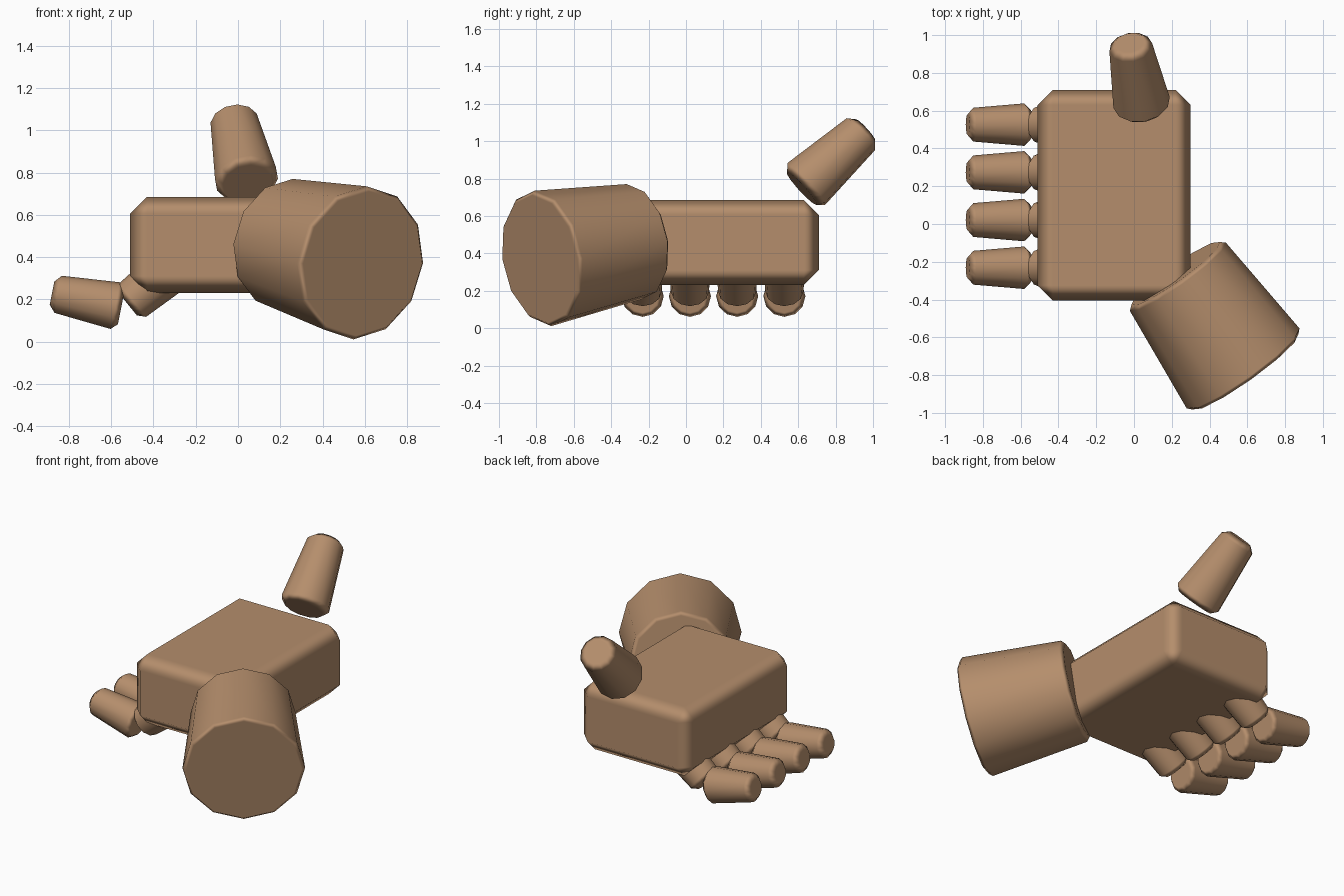
import bpy, bmesh
from mathutils import Vector, Matrix

if "Cube" in bpy.data.objects:
    bpy.data.objects.remove(bpy.data.objects["Cube"])

skin = bpy.data.materials.new("skin")
skin.diffuse_color = (0.46, 0.27, 0.15, 1)
skin.use_nodes = True
skin.node_tree.nodes["Principled BSDF"].inputs["Base Color"].default_value = skin.diffuse_color


def finish(name, bm, width):
    """Turn a bmesh into a smooth-shaded object with single-step bevelled edges."""
    mesh = bpy.data.meshes.new(name)
    bm.to_mesh(mesh)
    bm.free()
    mesh.shade_smooth()
    mesh.materials.append(skin)
    obj = bpy.data.objects.new(name, mesh)
    bpy.context.collection.objects.link(obj)
    bevel = obj.modifiers.new("bevel", 'BEVEL')
    bevel.width = width
    bevel.segments = 1
    bevel.limit_method = 'ANGLE'
    bevel.angle_limit = 0.8
    bevel.harden_normals = True
    return obj


def tapered(name, start, end, r_start, r_end, width, sides=12):
    """Tapered round segment running from start to end."""
    a, b = Vector(start), Vector(end)
    axis = b - a
    bm = bmesh.new()
    bmesh.ops.create_cone(bm, cap_ends=True, segments=sides, radius1=r_start,
                          radius2=r_end, depth=axis.length)
    turn = axis.to_track_quat('Z', 'Y').to_matrix().to_4x4()
    bm.transform(Matrix.Translation((a + b) / 2) @ turn)
    return finish(name, bm, width)


# palm block
bm = bmesh.new()
bmesh.ops.create_cube(bm, size=1)
bm.transform(Matrix.Translation((-0.105, 0.153, 0.458))
             @ Matrix.Diagonal((0.81, 1.115, 0.455, 1)))
finish("palm", bm, 0.08)

# wrist
tapered("wrist", (0.22, -0.262, 0.465), (0.59, -0.782, 0.37), 0.31, 0.368, 0.022)

# thumb
tapered("thumb", (0.045, 0.618, 0.748), (-0.022, 0.96, 1.06), 0.155, 0.112, 0.035)

# four fingers, each with a lower and an outer segment
for i in range(4):
    y = 0.526 - 0.2525 * i
    tapered(f"finger_{i + 1}_base", (-0.26, y, 0.39), (-0.522, y, 0.178),
            0.118, 0.1, 0.03)
    tapered(f"finger_{i + 1}_tip", (-0.552, y, 0.165), (-0.88, y, 0.23),
            0.115, 0.087, 0.03)
